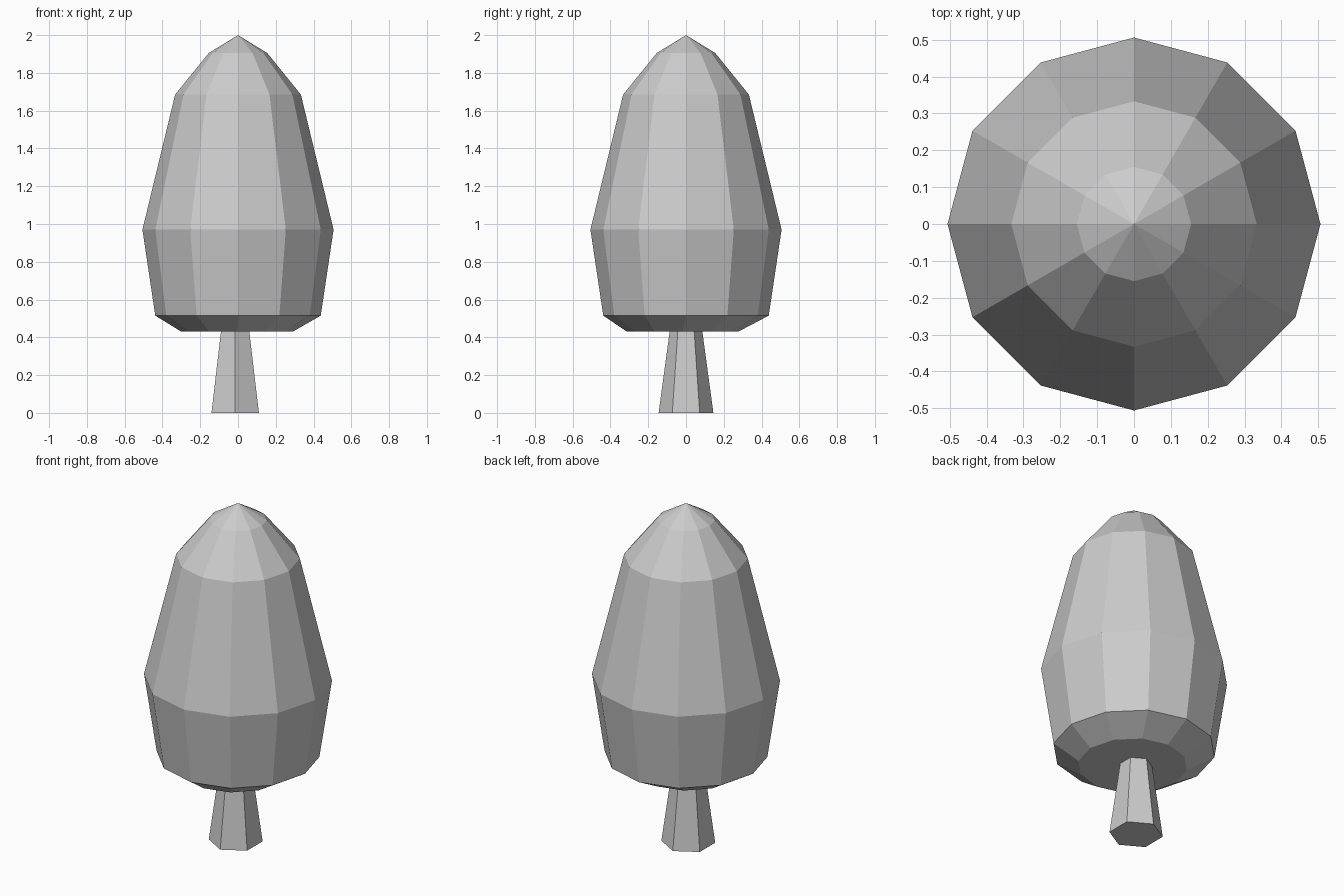
import bpy, bmesh
from math import cos, sin, tau

if "Cube" in bpy.data.objects:
    bpy.data.objects.remove(bpy.data.objects["Cube"])


def lathe(name, rings, sides, start=0.0, apex=None):
    """Skin stacked rings (x, y, z, radius), capped below and closed on top."""
    bm = bmesh.new()
    loops = [[bm.verts.new((x + r * cos(start + tau * i / sides),
                            y + r * sin(start + tau * i / sides), z))
              for i in range(sides)] for x, y, z, r in rings]
    for low, high in zip(loops, loops[1:]):
        for i in range(sides):
            j = (i + 1) % sides
            bm.faces.new((low[i], low[j], high[j], high[i]))
    bm.faces.new(loops[0][::-1])
    if apex:
        tip = bm.verts.new(apex)
        for i in range(sides):
            bm.faces.new((loops[-1][i], loops[-1][(i + 1) % sides], tip))
    else:
        bm.faces.new(loops[-1])
    mesh = bpy.data.meshes.new(name)
    bm.to_mesh(mesh)
    bm.free()
    obj = bpy.data.objects.new(name, mesh)
    bpy.context.collection.objects.link(obj)
    return obj


# Twelve-sided leafy crown, its underside slightly off centre
lathe("crown", [(-0.005, -0.018, 0.43, 0.295),
                (0, 0, 0.515, 0.438),
                (0, 0, 0.97, 0.506),
                (0, 0, 1.685, 0.333),
                (0, 0, 1.905, 0.155)], 12, apex=(0, 0, 2))

# Six-sided tapered trunk, corners pointing front and back
lathe("trunk", [(-0.015, 0, 0, 0.145),
                (-0.015, 0, 0.45, 0.084)], 6, start=tau / 4)
